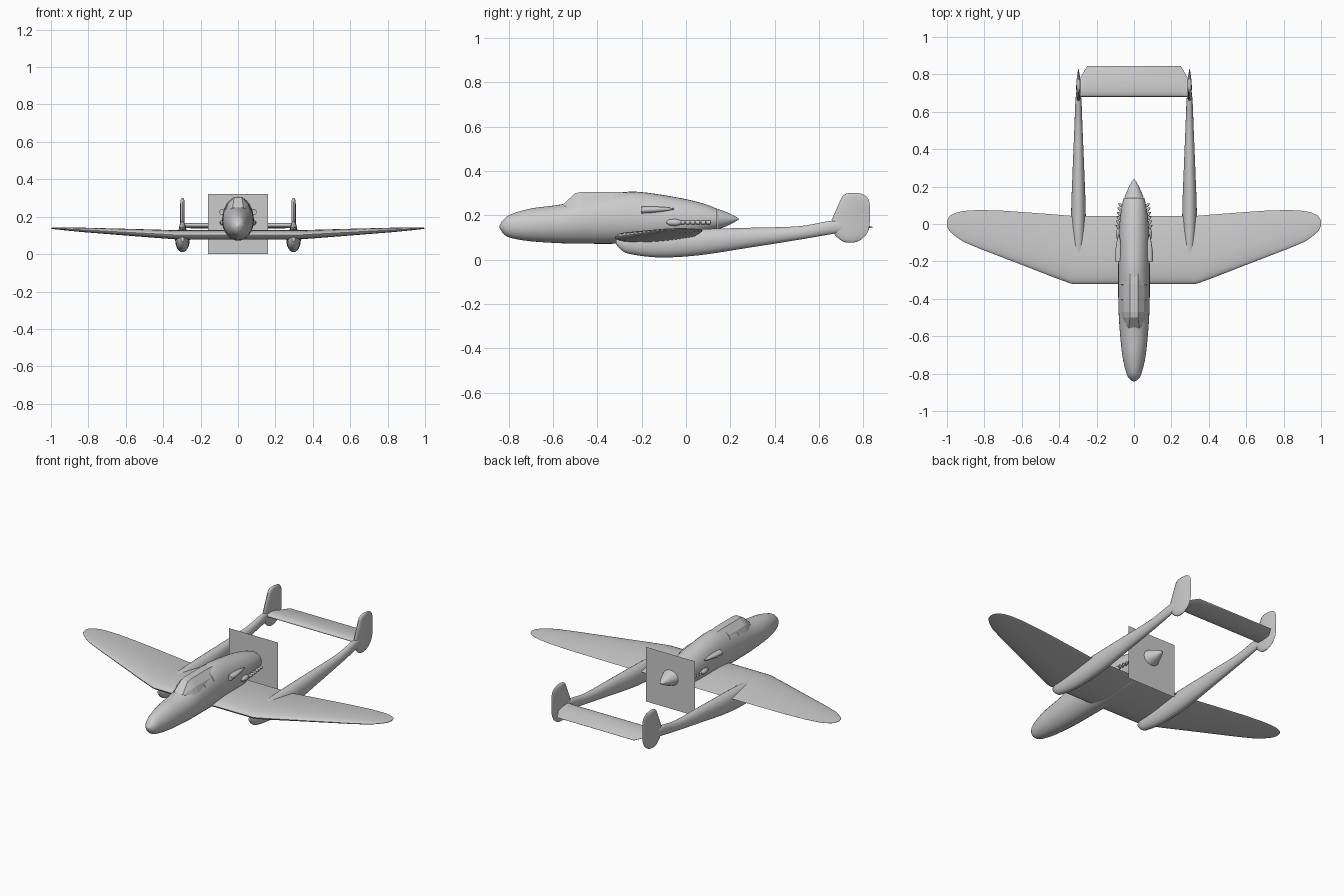
import bpy, bmesh, math
from mathutils import Vector

cube = bpy.data.objects.get("Cube")
if cube:
    bpy.data.objects.remove(cube)

grey = bpy.data.materials.new("plain_grey")
grey.use_nodes = True
COLOUR = (0.6, 0.6, 0.6, 1)
grey.diffuse_color = COLOUR
grey.node_tree.nodes["Principled BSDF"].inputs["Base Color"].default_value = COLOUR


def loft(name, rings, closed=True, caps=True, smooth=True, angle=40):
    """Skin a list of equal-length point rings."""
    bm = bmesh.new()
    rows = [[bm.verts.new(p) for p in ring] for ring in rings]
    n = len(rows[0])
    for a, b in zip(rows, rows[1:]):
        for i in range(n if closed else n - 1):
            j = (i + 1) % n
            bm.faces.new((a[i], a[j], b[j], b[i]))
    if caps:
        bm.faces.new(rows[0])
        bm.faces.new(rows[-1])
    bmesh.ops.recalc_face_normals(bm, faces=bm.faces)
    mesh = bpy.data.meshes.new(name)
    bm.to_mesh(mesh)
    bm.free()
    ob = bpy.data.objects.new(name, mesh)
    bpy.context.collection.objects.link(ob)
    mesh.materials.append(grey)
    if smooth:
        bpy.ops.object.select_all(action='DESELECT')
        ob.select_set(True)
        bpy.context.view_layer.objects.active = ob
        bpy.ops.object.shade_smooth_by_angle(angle=math.radians(angle))
    return ob


def refine(rows, n=5):
    """Pass a smooth curve through rows of station values."""
    rows = [Vector(r) for r in rows]
    out = []
    for i in range(len(rows) - 1):
        p1, p2 = rows[i], rows[i + 1]
        p0, p3 = rows[max(i - 1, 0)], rows[min(i + 2, len(rows) - 1)]
        for k in range(n):
            t = k / n
            out.append((p1 * 2 + (p2 - p0) * t + (p0 * 2 - p1 * 5 + p2 * 4 - p3) * t * t
                        + (p1 * 3 - p0 - p2 * 3 + p3) * t ** 3) / 2)
    return out + [rows[-1]]


def oval(row, x0=0, start=0, stop=360, n=32, grow=0):
    """Egg-shaped section: y, half width, bottom, widest height, top."""
    y, w, low, mid, top = row
    pts = []
    for i in range(n):
        a = math.radians(start + (stop - start) * i / (n if stop - start == 360 else n - 1))
        h = (top - mid if math.sin(a) > 0 else mid - low) + grow
        pts.append((x0 + (abs(w) + grow) * math.cos(a), y, mid + h * math.sin(a)))
    return pts


def airfoil(lead, trail, thick, n=28):
    """Closed section as (chord position, offset) pairs."""
    pts = []
    for i in range(n):
        a = 2 * math.pi * i / n
        c = (1 - math.cos(a)) / 2
        half = 1.3 * thick * math.sqrt(c) * (1 - c) + 0.0008
        pts.append((lead + (trail - lead) * c, math.copysign(half, math.sin(a))))
    return pts


# Fuselage
body = refine([
    (-.842, .004, .146, .15, .154), (-.825, .027, .118, .15, .18), (-.79, .043, .098, .15, .205),
    (-.7, .063, .083, .155, .231), (-.56, .077, .074, .165, .25), (-.45, .083, .072, .175, .279),
    (-.3, .085, .072, .18, .303), (-.2, .084, .074, .18, .305), (-.03, .08, .09, .18, .279),
    (.08, .068, .12, .18, .253), (.14, .055, .135, .182, .23)])
loft("fuselage", [oval(r) for r in body])

# Spinner
loft("spinner", [oval(r, n=24) for r in refine([
    (.142, .052, .137, .183, .229), (.18, .036, .15, .183, .216),
    (.22, .016, .17, .183, .197), (.24, .002, .182, .183, .184)], 4)])

# Propeller disc
loft("propeller_disc", [[(-.16, .145, z), (.16, .145, z)] for z in (0, .322)],
     closed=False, caps=False, smooth=False)

# Faceted canopy
canopy = []
for y, a, za, b, zb, c, zc in (
        (-.557, .034, .236, .033, .242, .029, .248), (-.5, .061, .235, .049, .264, .021, .3),
        (-.47, .067, .235, .054, .27, .022, .306), (-.32, .07, .235, .056, .271, .022, .306),
        (-.18, .066, .235, .05, .265, .02, .298)):
    canopy.append([(-a, y, za), (-b, y, zb), (-c, y, zc), (c, y, zc), (b, y, zb), (a, y, za)])
loft("canopy", canopy, smooth=False)

# Canopy frames
for i, y in enumerate((-.4, -.32)):
    row = min(body, key=lambda r: abs(r[0] - y))
    rings = []
    for dy, grow in ((-.005, 0), (-.004, .002), (.004, .002), (.005, 0)):
        rings.append(oval((y + dy, *row[1:]), start=35, stop=145, grow=grow))
    loft("canopy_frame_%d" % (i + 1), rings, closed=False, caps=False)

# Wing in one piece, tip to tip: x, leading edge, trailing edge, thickness
half_wing = [
    (0, -.322, .042, .05), (.2, -.322, .042, .05), (.32, -.322, .043, .048), (.34, -.318, .044, .047),
    (.45, -.277, .053, .042), (.57, -.23, .062, .036), (.7, -.18, .071, .029),
    (.83, -.13, .075, .022), (.91, -.096, .07, .015), (.95, -.07, .061, .011),
    (.98, -.044, .047, .007), (.994, -.025, .032, .004), (1, -.005, .012, .002)]
rings = []
for x, lead, trail, thick in [(-r[0], *r[1:]) for r in half_wing[:0:-1]] + half_wing:
    z = .104 + .033 * max(0, (abs(x) - .33) / .67)
    rings.append([(x, y, z + h + .012 * (y + .14)) for y, h in airfoil(lead, trail, thick)])
loft("wing", rings, angle=50)

# Tailplane with clipped rear corners
rings = []
for x, trail in ((-.297, .765), (-.25, .845), (.25, .845), (.297, .765)):
    rings.append([(x, y, .153 - .05 * (y - .72) + h) for y, h in airfoil(.68, trail, .026)])
loft("tailplane", rings, angle=50)

boom = refine([
    (-.315, .008, .068, .08, .092), (-.29, .02, .042, .075, .105), (-.25, .028, .025, .07, .114),
    (-.12, .036, .01, .07, .131), (.06, .039, .02, .08, .138), (.29, .031, .055, .1, .144),
    (.51, .022, .09, .12, .151), (.66, .016, .116, .145, .176), (.74, .007, .13, .15, .17)])
fin = [(.077, .73, .755), (.08, .712, .77), (.09, .695, .79), (.11, .673, .812), (.135, .662, .826),
       (.18, .658, .831), (.235, .682, .831), (.27, .698, .826), (.288, .707, .812),
       (.297, .72, .795), (.301, .74, .775)]
for side, sx in (("left", 1), ("right", -1)):
    x0 = .297 * sx
    # Tail boom
    loft(side + "_boom", [oval(r, x0, n=24) for r in boom])
    # Fin
    rings = []
    for z, lead, trail in fin:
        thick = .022 * min(1, (trail - lead) / .12)
        rings.append([(x0 + h, y, z) for y, h in airfoil(lead, trail, thick, 20)])
    loft(side + "_fin", rings, angle=50)
    # Air scoop
    loft(side + "_air_scoop", [oval((y, w, z - r, z, z + r), x0=.082 * sx, n=16) for y, w, z, r in (
        (-.2, .019, .224, .015), (-.15, .019, .226, .014), (-.1, .012, .228, .01), (-.055, .002, .229, .003))])
    # Exhaust fairing
    loft(side + "_exhaust_fairing", [oval((y, r, .168 - r, .168, .168 + r), x0=.081 * sx, n=16)
         for y, r in ((-.088, .003), (-.078, .012), (-.05, .016), (-.03, .012), (-.02, .006))])
    # Exhaust stubs
    for i in range(6):
        y = -.025 + .023 * i
        x = sx * (.08 - .014 * i / 5)
        rings = []
        for t, r in ((0, .008), (.5, .009), (1, .008)):
            rings.append(oval((y + .02 * t, r, .168 - r, .168, .168 + r), x0=x + sx * .012 * t, n=12))
        loft("%s_exhaust_stub_%d" % (side, i + 1), rings)
